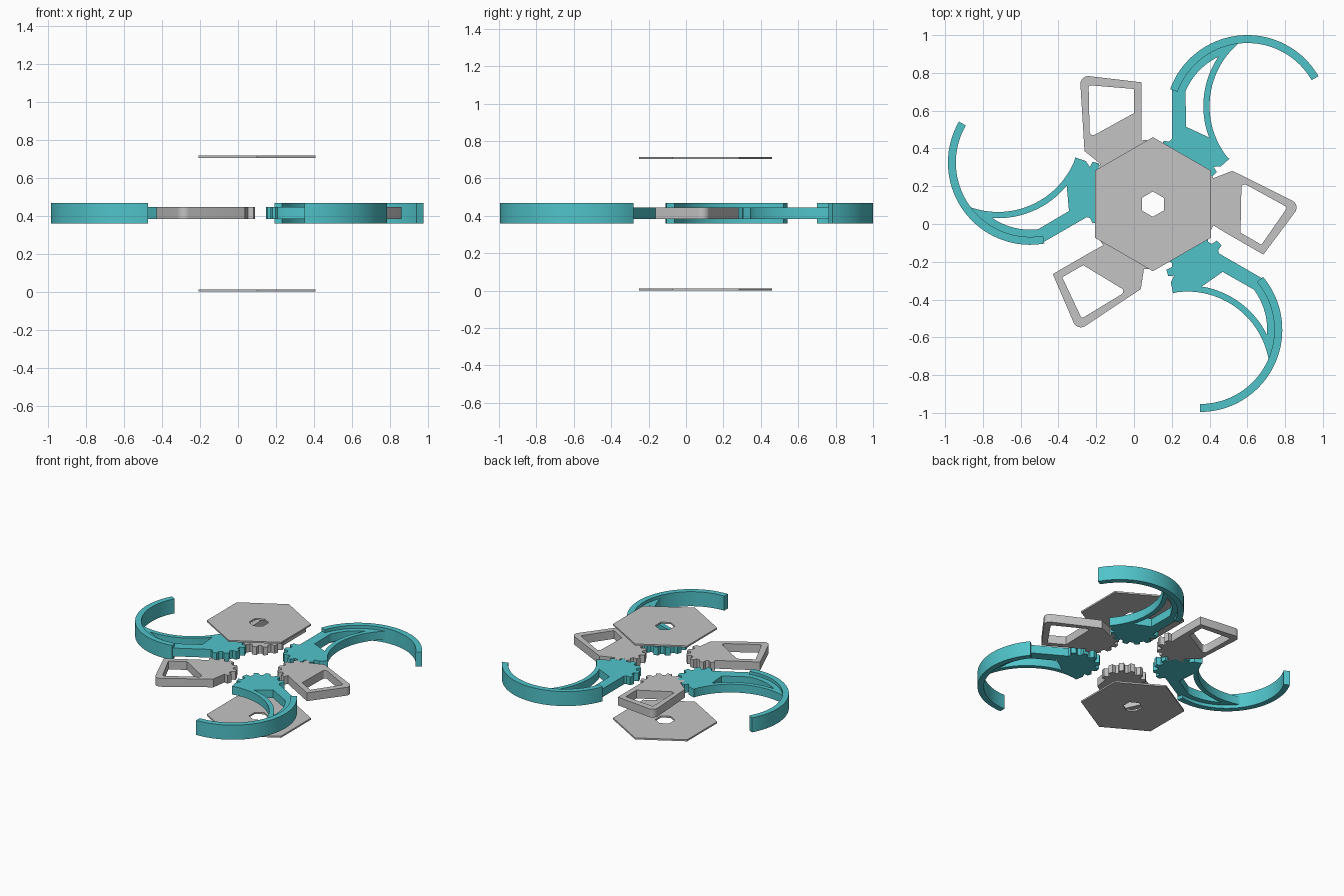
import bpy, bmesh, math
from mathutils import Matrix, Vector

cube = bpy.data.objects.get("Cube")
if cube:
    bpy.data.objects.remove(cube, do_unlink=True)


def material(name, rgb):
    m = bpy.data.materials.new(name)
    m.use_nodes = True
    m.diffuse_color = (*rgb, 1)
    m.node_tree.nodes["Principled BSDF"].inputs["Base Color"].default_value = (*rgb, 1)
    return m


GREY = material("light grey", (0.55, 0.55, 0.55))
TEAL = material("teal", (0.08, 0.55, 0.59))


def arc(center, r, start, end, steps):
    """Points along a circular arc, angles in degrees."""
    angles = [math.radians(start + (end - start) * i / steps) for i in range(steps + 1)]
    return [(center[0] + r * math.cos(a), center[1] + r * math.sin(a)) for a in angles]


def gear_arc(center, facing, root, tip, teeth=6, pitch=30):
    """Toothed half circle, counter-clockwise, centred on the facing angle."""
    pts = []
    for i in range(teeth):
        mid = facing + (i - (teeth - 1) / 2) * pitch
        for offset, r in ((-10, root), (-6, tip), (6, tip), (10, root)):
            pts += arc(center, r, mid + offset, mid + offset, 1)[:1]
    return pts


def slab(name, loops, z0, z1, mat, matrix=Matrix()):
    """Extrude an outline (further loops are holes) between two heights."""
    curve = bpy.data.curves.new(name, 'CURVE')
    curve.dimensions = '2D'
    curve.fill_mode = 'BOTH'
    curve.extrude = (z1 - z0) / 2
    for pts in loops:
        s = curve.splines.new('POLY')
        s.points.add(len(pts) - 1)
        for p, (x, y) in zip(s.points, pts):
            p.co = (x, y, 0, 1)
        s.use_cyclic_u = True
    temp = bpy.data.objects.new(name + "_outline", curve)
    bpy.context.collection.objects.link(temp)
    bpy.context.view_layer.update()
    graph = bpy.context.evaluated_depsgraph_get()
    mesh = bpy.data.meshes.new_from_object(temp.evaluated_get(graph))
    bpy.data.objects.remove(temp, do_unlink=True)
    bpy.data.curves.remove(curve)

    bm = bmesh.new()
    bm.from_mesh(mesh)
    bmesh.ops.remove_doubles(bm, verts=bm.verts, dist=0.0005)
    bmesh.ops.transform(bm, verts=bm.verts,
                        matrix=matrix @ Matrix.Translation((0, 0, (z0 + z1) / 2)))
    bmesh.ops.recalc_face_normals(bm, faces=bm.faces)
    bm.to_mesh(mesh)
    bm.free()
    mesh.name = name
    mesh.materials.clear()
    mesh.materials.append(mat)
    obj = bpy.data.objects.new(name, mesh)
    bpy.context.collection.objects.link(obj)
    bpy.ops.object.select_all(action='DESELECT')
    obj.select_set(True)
    bpy.context.view_layer.objects.active = obj
    bpy.ops.object.shade_smooth_by_angle(angle=math.radians(25))
    return obj


def placed(ref, dest, degrees):
    """Turn about a reference point, then move that point to its destination."""
    return (Matrix.Translation((*dest, 0))
            @ Matrix.Rotation(math.radians(degrees), 4, 'Z')
            @ Matrix.Translation((-ref[0], -ref[1], 0)))


# Hexagonal cover plates with a hexagonal bore
HUB = (0.1, 0.105)
hexagon = [arc(HUB, r, 30, 330, 5) for r in (0.355, 0.067)]
slab("bottom_plate", hexagon, 0, 0.012, GREY)
slab("top_plate", hexagon, 0.704, 0.716, GREY)

# Curved arms: thin geared web plus a taller curved blade
RING = (0.6, 0.565)
BRACE = (0.837, 0.624)
web = (gear_arc((0.31, 0.38), 240, 0.135, 0.165)
       + [(0.46, 0.305), (0.505, 0.345)]
       + arc(BRACE, 0.437, 218, 128, 24)
       + arc(RING, 0.41, 96, 160, 20)
       + [(0.2, 0.71), (0.2, 0.45)])
web_window = ([(0.275, 0.515), (0.4, 0.457)]
              + arc(BRACE, 0.47, 200, 146, 16)
              + arc(RING, 0.355, 116, 157, 14))
blade = arc(RING, 0.435, 160, 30, 48) + arc(RING, 0.393, 30, 160, 48)

arm_spots = [("back", RING, 0), ("right", (-0.55, 0.325), 120), ("front", (0.35, -0.56), -120)]
for side, dest, turn in arm_spots:
    m = placed(RING, dest, turn)
    slab(side + "_arm_web", [web, web_window], 0.383, 0.445, TEAL, m)
    slab(side + "_arm_blade", [blade], 0.359, 0.468, TEAL, m)

# Short geared handles with a four-sided window
CORNER = (0.04, 0.75)
handle = (gear_arc((-0.075, 0.39), 300, 0.125, 0.153)
          + [(0.04, 0.5), CORNER]
          + arc((-0.243, 0.742), 0.041, 85, 180, 8)
          + [(-0.262, 0.386)])
handle_window = ([(0, 0.715), (0, 0.587)]
                 + arc((-0.217, 0.488), 0.018, 295, 180, 5)
                 + arc((-0.228, 0.722), 0.012, 180, 90, 4))

handle_spots = [("back", CORNER, 0), ("left", (0.685, -0.162), -120),
                ("front", (-0.43, -0.265), 120)]
for side, dest, turn in handle_spots:
    slab(side + "_handle", [handle, handle_window], 0.383, 0.445, GREY,
         placed(CORNER, dest, turn))
